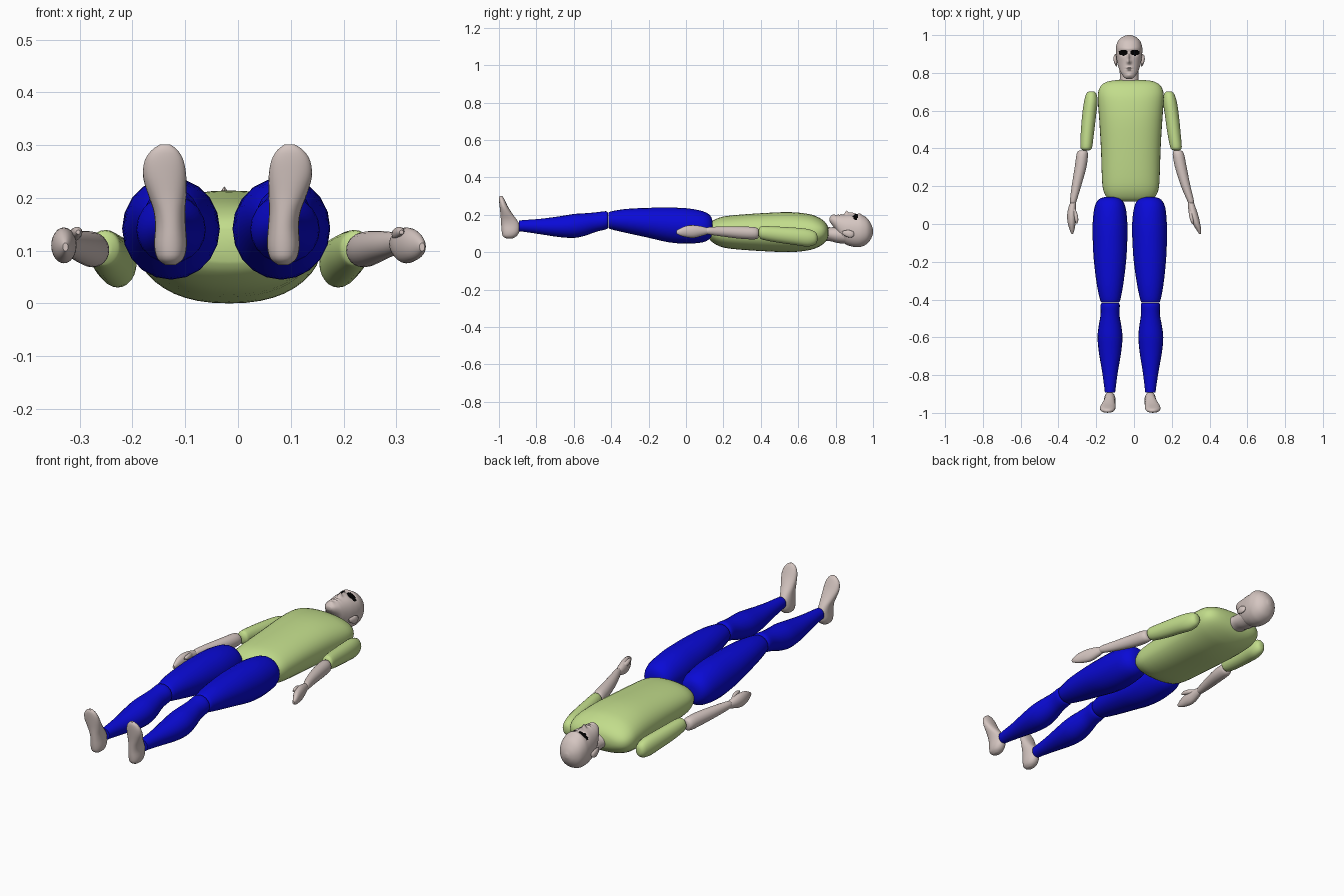
import bpy, bmesh, math
from mathutils import Vector


def material(name, rgb):
    m = bpy.data.materials.new(name)
    m.diffuse_color = (*rgb, 1)
    return m


SKIN = material("pale_skin", (0.66, 0.56, 0.53))
GREEN = material("shirt_green", (0.54, 0.72, 0.26))
BLUE = material("trouser_blue", (0.003, 0.003, 0.68))
BLACK = material("eye_black", (0.0, 0.0, 0.0))


def smooth_rows(rows, steps):
    """Catmull-Rom interpolation between the given cross-section rows."""
    rows = [Vector(r) for r in rows]
    out = []
    for i in range(len(rows) - 1):
        b, c = rows[i], rows[i + 1]
        a = rows[i - 1] if i else b
        d = rows[i + 2] if i + 2 < len(rows) else c
        for k in range(steps):
            t = k / steps
            out.append(0.5 * (2 * b + (c - a) * t + (2 * a - 5 * b + 4 * c - d) * t * t
                              + (3 * b - a - 3 * c + d) * t ** 3))
    return out + [rows[-1]]


def loft(name, rows, mat, n=24, steps=3, power=2.0, axis="y", warp=None):
    """Rows are (along, centre x, centre across, radius x, radius across)."""
    bm = bmesh.new()
    rings = []
    for s, cx, cc, rx, rc in smooth_rows(rows, steps):
        ring = []
        for k in range(n):
            a = 2 * math.pi * k / n
            u, v = math.cos(a), math.sin(a)
            x = cx + rx * math.copysign(abs(u) ** (2 / power), u)
            w = cc + rc * math.copysign(abs(v) ** (2 / power), v)
            co = Vector((x, s, w) if axis == "y" else (x, w, s))
            if warp:
                co = warp(co)
            ring.append(bm.verts.new(co))
        rings.append(ring)
    for r0, r1 in zip(rings, rings[1:]):
        for k in range(n):
            bm.faces.new((r0[k], r0[(k + 1) % n], r1[(k + 1) % n], r1[k]))
    bm.faces.new(rings[0])
    bm.faces.new(rings[-1])
    bmesh.ops.recalc_face_normals(bm, faces=bm.faces)
    me = bpy.data.meshes.new(name)
    bm.to_mesh(me)
    bm.free()
    me.materials.append(mat)
    me.shade_smooth()
    me.set_sharp_from_angle(angle=math.radians(50))
    ob = bpy.data.objects.new(name, me)
    bpy.context.collection.objects.link(ob)
    return ob


def pair(name, rows, mat, **kw):
    """Left and right limbs; rows are (along, left x, right x, centre, rx, r)."""
    for side, col in (("left", 1), ("right", 2)):
        loft(f"{side}_{name}", [(r[0], r[col], r[3], r[4], r[5]) for r in rows], mat, **kw)


# Torso in a shirt
TX = -0.017
loft("torso", [(y, TX, cz, rx, rz) for y, rx, cz, rz in (
    (.12, .085, .11, .03), (.135, .122, .11, .052), (.18, .146, .108, .077),
    (.25, .153, .107, .09), (.40, .158, .107, .101), (.55, .167, .107, .107),
    (.65, .174, .107, .098), (.70, .172, .107, .083), (.735, .155, .107, .062),
    (.755, .12, .107, .038), (.762, .07, .107, .015))], GREEN, n=40, power=2.25)

# Legs
pair("thigh", [
    (.142, -.127, .083, .135, .03, .03), (.13, -.127, .083, .135, .06, .06),
    (.09, -.127, .083, .136, .082, .083), (.0, -.127, .082, .14, .092, .095),
    (-.10, -.127, .083, .146, .091, .092), (-.2, -.127, .084, .157, .085, .08),
    (-.32, -.127, .086, .167, .07, .064), (-.40, -.126, .087, .17, .054, .048),
    (-.415, -.126, .087, .17, .046, .04)], BLUE, n=20)
pair("shin", [
    (-.418, -.126, .087, .17, .046, .042), (-.43, -.126, .087, .17, .051, .049),
    (-.48, -.127, .087, .161, .05, .052), (-.54, -.127, .088, .148, .06, .06),
    (-.60, -.127, .089, .14, .066, .064), (-.68, -.127, .089, .136, .059, .055),
    (-.78, -.127, .088, .137, .042, .041), (-.86, -.127, .087, .14, .031, .032),
    (-.893, -.127, .087, .14, .027, .029)], BLUE, n=20)

# Bare feet pointing up
pair("foot", [
    (.073, -.128, .086, -.945, .010, .016), (.085, -.128, .086, -.943, .025, .036),
    (.11, -.128, .086, -.938, .031, .047), (.145, -.128, .086, -.939, .029, .049),
    (.175, -.130, .089, -.948, .030, .042), (.205, -.134, .094, -.960, .036, .032),
    (.24, -.139, .099, -.973, .041, .023), (.27, -.140, .100, -.982, .037, .017),
    (.29, -.139, .099, -.987, .025, .012), (.301, -.138, .098, -.989, .010, .006)],
    SKIN, axis="z", power=2.2)

# Arms
pair("sleeve", [
    (.702, -.225, .185, .074, .012, .015), (.69, -.226, .186, .075, .026, .034),
    (.65, -.228, .19, .077, .036, .047), (.58, -.237, .2, .085, .037, .046),
    (.48, -.247, .212, .095, .035, .042), (.41, -.252, .222, .103, .031, .036),
    (.395, -.253, .223, .104, .025, .028), (.388, -.253, .223, .104, .012, .014)], GREEN)
pair("forearm", [
    (.388, -.272, .232, .1, .02, .022), (.37, -.274, .235, .101, .03, .032),
    (.30, -.283, .248, .104, .031, .033), (.20, -.305, .274, .11, .025, .027),
    (.125, -.321, .299, .114, .018, .02), (.108, -.323, .302, .114, .014, .015)], SKIN)
pair("hand", [
    (.118, -.322, .301, .113, .014, .016), (.08, -.328, .308, .112, .021, .027),
    (.04, -.33, .318, .11, .024, .034), (0, -.33, .331, .11, .02, .03),
    (-.03, -.328, .343, .108, .013, .02), (-.052, -.327, .349, .107, .005, .008)], SKIN)
pair("thumb", [
    (.085, -.322, .306, .123, .009, .01), (.05, -.309, .302, .131, .011, .012),
    (.02, -.304, .307, .135, .009, .01), (.003, -.303, .31, .135, .004, .004)], SKIN, n=12)

# Neck
HX = -0.026
loft("neck", [(.735, HX, .1, .056, .04), (.77, HX, .096, .049, .037),
              (.81, HX, .092, .05, .043), (.85, HX, .09, .052, .045)], SKIN)

# Head: smooth skull with the face raised and sunk by soft bumps
BUMPS = [  # x offset, y, width x, width y, height
    (0, .858, .009, .010, .020), (0, .885, .007, .020, .010),   # nose and bridge
    (.031, .903, .017, .012, -.009), (-.031, .903, .017, .012, -.009),  # sockets
    (0, .928, .045, .010, .005),                                # brow
    (0, .828, .016, .005, .006), (0, .815, .014, .004, .005),   # lips
    (0, .821, .016, .0025, -.004), (0, .787, .014, .010, .006)]  # mouth line, chin


def face(co):
    front = min(1, max(0, (co.z - .13) / .04))
    for bx, by, wx, wy, h in BUMPS:
        co.z += front * h * math.exp(-((co.x - HX - bx) / wx) ** 2 - ((co.y - by) / wy) ** 2)
    return co


head = loft("head", [(y, HX, (b + f) / 2, rx, (f - b) / 2) for y, rx, b, f in (
    (.768, .014, .165, .184), (.778, .028, .148, .194), (.80, .043, .118, .198),
    (.82, .053, .08, .199), (.85, .062, .045, .2), (.88, .067, .032, .202),
    (.91, .070, .027, .203), (.94, .069, .03, .199), (.97, .058, .046, .18),
    (.99, .036, .073, .15), (1.0, .010, .10, .122))],
    SKIN, n=72, steps=6, power=2.15, warp=face)
# Dark eyes and lashes
head.data.materials.append(BLACK)
for p in head.data.polygons:
    c = p.center
    if c.z > .13 and ((abs(c.x - HX) - .031) / .025) ** 2 + ((c.y - .906) / .014) ** 2 < 1:
        p.material_index = 1

# Ears
for side, s in (("left", -1), ("right", 1)):
    x = HX + s * .07
    loft(f"{side}_ear", [(.835, x - s * .004, .105, .003, .006), (.848, x, .102, .007, .014),
                         (.872, x + s * .004, .098, .009, .02), (.892, x + s * .003, .096, .007, .015),
                         (.899, x, .097, .003, .006)], SKIN, n=16)
